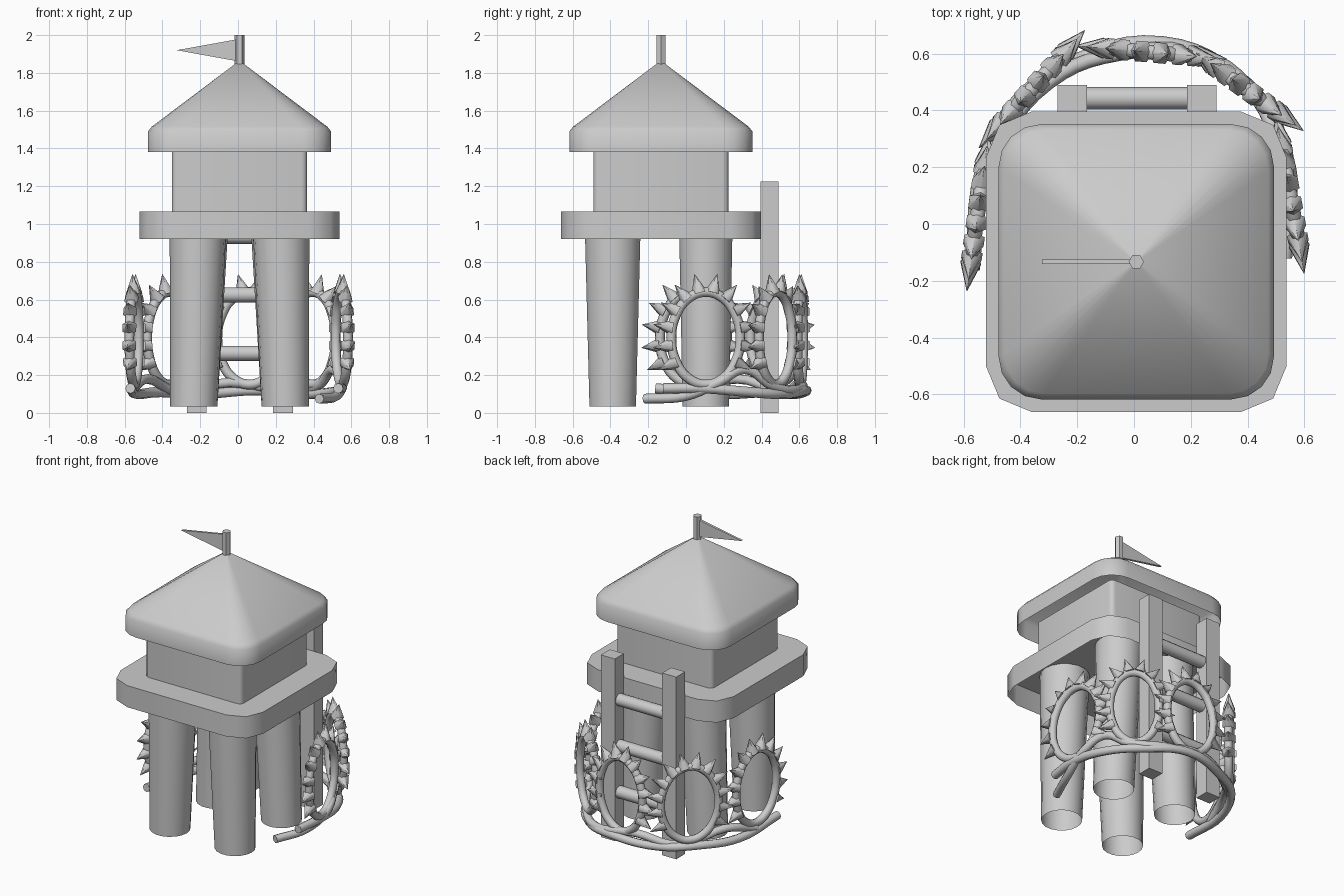
import bpy, bmesh, math
from mathutils import Vector, Matrix

cube = bpy.data.objects.get("Cube")
if cube:
    bpy.data.objects.remove(cube, do_unlink=True)

GREY = (0.6, 0.6, 0.6, 1.0)
mat = bpy.data.materials.new("plain grey")
mat.use_nodes = True
mat.diffuse_color = GREY
mat.node_tree.nodes["Principled BSDF"].inputs["Base Color"].default_value = GREY

CX, CY = 0.008, -0.133  # tower axis


def activate(ob):
    bpy.ops.object.select_all(action='DESELECT')
    ob.select_set(True)
    bpy.context.view_layer.objects.active = ob


def finish(name, bm, angle=35):
    me = bpy.data.meshes.new(name)
    bm.to_mesh(me)
    bm.free()
    me.materials.append(mat)
    ob = bpy.data.objects.new(name, me)
    bpy.context.collection.objects.link(ob)
    activate(ob)
    bpy.ops.object.shade_smooth_by_angle(angle=math.radians(angle))
    return ob


def loft(name, rings, angle=35, bottom=True, top=True):
    """Skin a stack of equal-length point rings, optionally capping each end."""
    bm = bmesh.new()
    loops = [[bm.verts.new(p) for p in ring] for ring in rings]
    n = len(loops[0])
    for a, b in zip(loops, loops[1:]):
        for i in range(n):
            j = (i + 1) % n
            bm.faces.new((a[i], a[j], b[j], b[i]))
    if bottom:
        bm.faces.new(loops[0][::-1])
    if top:
        bm.faces.new(loops[-1])
    return finish(name, bm, angle)


def circle(x, y, z, r, n):
    return [(x + r * math.cos(math.tau * i / n), y + r * math.sin(math.tau * i / n), z)
            for i in range(n)]


def rounded_square(half, corner, seg, z):
    pts = []
    for q in range(4):
        mid = math.pi / 4 + q * math.pi / 2
        sx = math.copysign(half - corner, math.cos(mid))
        sy = math.copysign(half - corner, math.sin(mid))
        for i in range(seg + 1):
            a = q * math.pi / 2 + i * math.pi / 2 / seg
            pts.append((CX + sx + corner * math.cos(a), CY + sy + corner * math.sin(a), z))
    return pts


def box(name, lo, hi):
    bm = bmesh.new()
    lo, hi = Vector(lo), Vector(hi)
    bmesh.ops.create_cube(bm, size=1, matrix=Matrix.Translation((lo + hi) / 2)
                          @ Matrix.Diagonal((*(hi - lo), 1)))
    return finish(name, bm)


def tube(name, points, radius, cyclic=False):
    """Round tube along a smooth path, turned into a mesh."""
    cu = bpy.data.curves.new(name, 'CURVE')
    cu.dimensions = '3D'
    cu.bevel_depth = radius
    cu.bevel_resolution = 2
    cu.resolution_u = 5
    cu.use_fill_caps = True
    sp = cu.splines.new('BEZIER')
    sp.bezier_points.add(len(points) - 1)
    for bp, p in zip(sp.bezier_points, points):
        bp.co = p
        bp.handle_left_type = bp.handle_right_type = 'AUTO'
    sp.use_cyclic_u = cyclic
    cu.materials.append(mat)
    ob = bpy.data.objects.new(name, cu)
    bpy.context.collection.objects.link(ob)
    activate(ob)
    bpy.ops.object.convert(target='MESH')
    bpy.ops.object.shade_smooth_by_angle(angle=math.radians(50))


# Deck and roof are open shells underneath; the room is an open wall between them
loft("deck", [rounded_square(0.529, 0.16, 2, z) for z in (0.92, 1.065)], 50, bottom=False)
loft("room", [rounded_square(0.358, 0.03, 3, z) for z in (1.065, 1.42)], 50,
     bottom=False, top=False)
loft("roof", [rounded_square(h, c, 4, z) for h, c, z in
              ((0.485, 0.15, 1.38), (0.485, 0.15, 1.49),
               (0.465, 0.14, 1.515), (0.02, 0.006, 1.85))], 50, bottom=False)

# Flag and pole
loft("flag_pole", [circle(CX, CY, z, 0.027, 6) for z in (1.83, 2.0)])
loft("flag", [[(CX, y, 1.86), (CX, y, 1.98), (-0.325, y, 1.92)]
              for y in (CY + 0.008, CY - 0.008)])

# Legs: open tubes, slightly leaning, reaching up inside the deck
for side, sx in (("right", -1), ("left", 1)):
    for end, y, r, inset in (("front", -0.388, 0.152, 0.218), ("back", 0.105, 0.145, 0.2)):
        loft(f"{end}_{side}_leg", [circle(CX + sx * 0.242, y, 0.035, 0.125, 18),
                                   circle(CX + sx * inset, y, 1.06, r, 18)],
             bottom=False, top=False)

# Ladder
for side, x in (("right", -0.218), ("left", 0.238)):
    box(f"ladder_{side}_post", (x - 0.052, 0.395, 0), (x + 0.052, 0.49, 1.225))
for i in range(3):
    bm = bmesh.new()
    bmesh.ops.create_cone(bm, cap_ends=True, segments=12, radius1=0.04, radius2=0.04, depth=0.38,
                          matrix=Matrix.Translation((0.01, 0.443, 0.315 + 0.31 * i))
                          @ Matrix.Rotation(math.pi / 2, 4, 'Y'))
    finish(f"ladder_rung_{i + 1}", bm)

# Thorny hoops around the back: position, heading and half width of each
HOOPS = ((-0.55, 0.04, 82, 0.18), (-0.36, 0.475, 48, 0.18), (0.06, 0.605, -5, 0.17),
         (0.395, 0.475, -36, 0.15), (0.55, 0.105, -80, 0.185))
for k, (x, y, heading, w) in enumerate(HOOPS):
    frame = Matrix.Translation((x, y, 0.395)) @ Matrix.Rotation(math.radians(heading), 4, 'Z')
    h = 0.245

    def on_hoop(a):
        return Vector((w * math.cos(a), 0, h * math.sin(a)))

    tube(f"hoop_{k + 1}", [frame @ on_hoop(math.tau * i / 12) for i in range(12)], 0.026, True)
    bm = bmesh.new()
    for i in range(12):
        a = math.radians(-31 + 22 * i)
        out = Vector((math.cos(a) / w, 0, math.sin(a) / h)).normalized()
        place = (frame @ Matrix.Translation(on_hoop(a) + out * 0.052)
                 @ out.to_track_quat('Z', 'Y').to_matrix().to_4x4())
        bmesh.ops.create_cone(bm, cap_ends=True, segments=6, radius1=0.042, radius2=0.001,
                              depth=0.1, matrix=place)
    finish(f"hoop_{k + 1}_thorns", bm, 65)

# Two vines weaving under the hoops
tube("outer_vine", [(0.53, -0.12, 0.13), (0.55, 0.1, 0.13), (0.5, 0.34, 0.11), (0.36, 0.52, 0.1),
                    (0.1, 0.635, 0.12), (-0.2, 0.575, 0.1), (-0.41, 0.43, 0.11),
                    (-0.53, 0.2, 0.1), (-0.57, -0.16, 0.13)], 0.027)
tube("inner_vine", [(0.43, -0.22, 0.075), (0.52, 0, 0.09), (0.55, 0.17, 0.16), (0.5, 0.31, 0.23),
                    (0.42, 0.46, 0.14), (0.25, 0.59, 0.12), (-0.05, 0.6, 0.16), (-0.3, 0.5, 0.11),
                    (-0.48, 0.27, 0.18), (-0.56, 0.05, 0.12)], 0.026)
